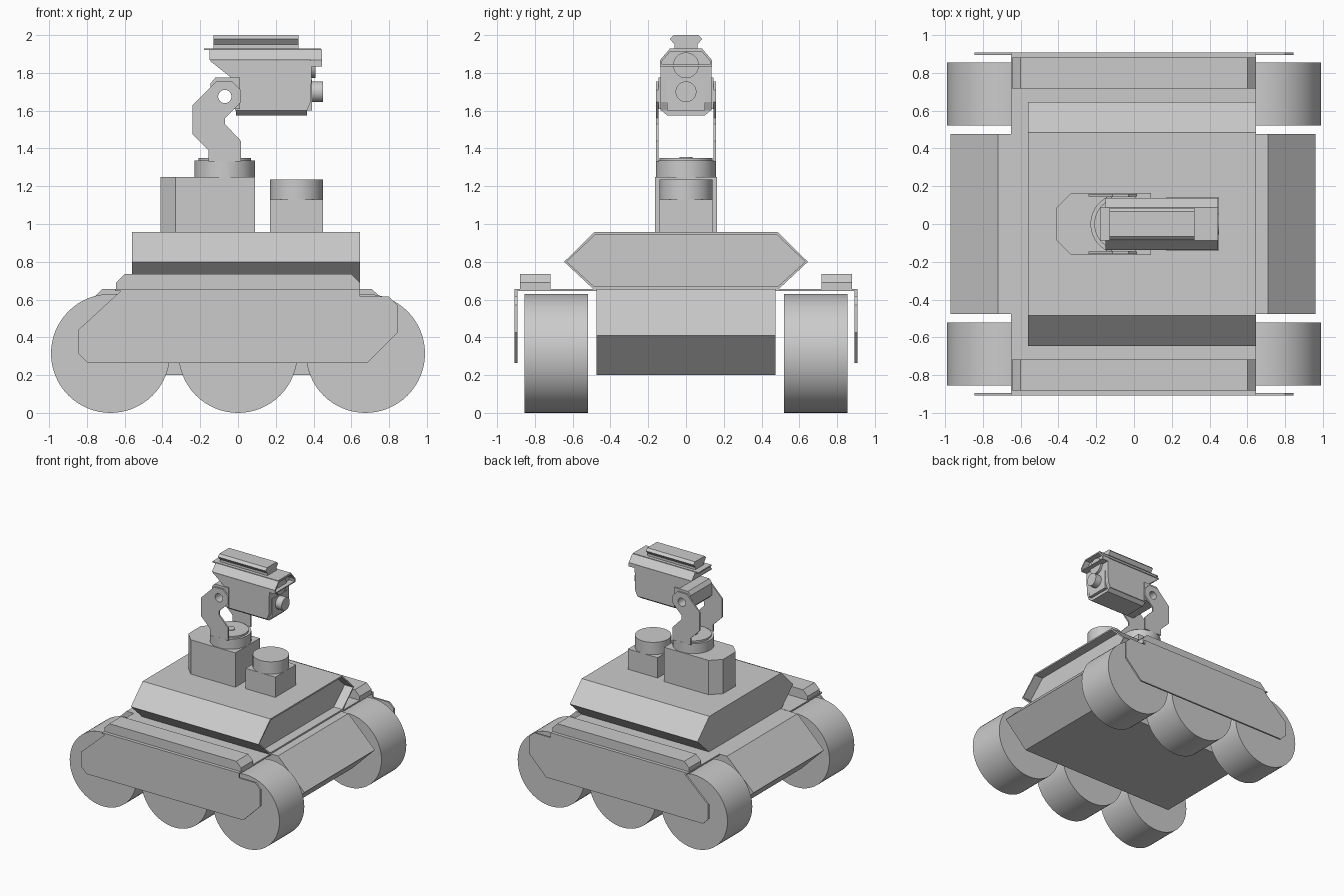
import bpy, bmesh, math
from mathutils import Vector

if "Cube" in bpy.data.objects:
    bpy.data.objects.remove(bpy.data.objects["Cube"])

grey = bpy.data.materials.new("plain_grey")
grey.use_nodes = True
grey.diffuse_color = (0.6, 0.6, 0.6, 1)
grey.node_tree.nodes["Principled BSDF"].inputs["Base Color"].default_value = (0.6, 0.6, 0.6, 1)

PLACE = {"x": lambda u, v, w: (w, u, v),
         "y": lambda u, v, w: (u, w, v),
         "z": lambda u, v, w: (u, v, w)}


def prism(name, axis, profile, low, high, recess=0, rim=0.01):
    """Extrude a 2D profile along an axis; optionally recess the high end."""
    bm = bmesh.new()
    put = PLACE[axis]
    a = [bm.verts.new(put(u, v, low)) for u, v in profile]
    b = [bm.verts.new(put(u, v, high)) for u, v in profile]
    bm.faces.new(a)
    end = bm.faces.new(b)
    for i in range(len(a)):
        j = (i + 1) % len(a)
        bm.faces.new((a[i], a[j], b[j], b[i]))
    bmesh.ops.recalc_face_normals(bm, faces=bm.faces)
    if recess:
        bmesh.ops.inset_region(bm, faces=[end], thickness=rim)
        inner = bmesh.ops.extrude_discrete_faces(bm, faces=[end])["faces"][0]
        bmesh.ops.translate(bm, verts=inner.verts, vec=-inner.normal * recess)
    mesh = bpy.data.meshes.new(name)
    bm.to_mesh(mesh)
    bm.free()
    mesh.materials.append(grey)
    ob = bpy.data.objects.new(name, mesh)
    bpy.context.collection.objects.link(ob)
    return ob


def box(name, x, y, z):
    return prism(name, "z", [(x[0], y[0]), (x[1], y[0]), (x[1], y[1]), (x[0], y[1])], *z)


def cylinder(name, axis, centre, radius, low, high, sides=64):
    ring = [(centre[0] + radius * math.cos(math.tau * i / sides),
             centre[1] + radius * math.sin(math.tau * i / sides)) for i in range(sides)]
    ob = prism(name, axis, ring, low, high)
    bpy.ops.object.select_all(action="DESELECT")
    ob.select_set(True)
    bpy.context.view_layer.objects.active = ob
    bpy.ops.object.shade_smooth_by_angle(angle=math.radians(30))
    return ob


def both(half):
    """Mirror a half outline given from top to bottom."""
    return half + [(-u, v) for u, v in reversed(half)]


def span(side, inner, outer):
    return sorted((side * inner, side * outer))


# Lower hull
prism("lower_hull", "y", [(-0.72, 0.655), (-0.97, 0.41), (-0.76, 0.2),
                          (0.75, 0.2), (0.96, 0.41), (0.71, 0.655)], -0.475, 0.475)

# Wheels, fenders and skirts on both sides
skirt = [(-0.61, 0.655), (-0.845, 0.44), (-0.845, 0.315), (-0.795, 0.265), (0.685, 0.265),
         (0.845, 0.425), (0.845, 0.57), (0.8, 0.615), (0.645, 0.615), (0.645, 0.655)]
locker = [(-0.645, 0.655), (-0.645, 0.69), (-0.6, 0.735),
          (0.6, 0.735), (0.645, 0.69), (0.645, 0.655)]
for side, label in ((-1, "right"), (1, "left")):
    for i, x in enumerate((-0.675, 0, 0.675)):
        cylinder(f"{label}_wheel_{i + 1}", "y", (x, 0.315), 0.315, *span(side, 0.52, 0.855))
    box(f"{label}_fender", (-0.65, 0.645), span(side, 0.475, 0.908), (0.645, 0.657))
    prism(f"{label}_skirt", "y", skirt, *span(side, 0.893, 0.908))
    prism(f"{label}_fender_locker", "y", locker, *span(side, 0.718, 0.88))

# Upper hull with an open front
prism("upper_hull", "x", both([(0.485, 0.957), (0.645, 0.8), (0.49, 0.655)]),
      -0.56, 0.645, recess=0.08, rim=0.014)

# Turret base and secondary hatch
prism("turret_base", "z", [(-0.41, -0.085), (-0.33, -0.165), (0.09, -0.165),
                           (0.09, 0.165), (-0.33, 0.165), (-0.41, 0.085)], 0.95, 1.25)
cylinder("turret_ring", "z", (-0.07, 0), 0.16, 1.25, 1.335)
cylinder("turret_ring_cap", "z", (-0.07, 0), 0.14, 1.33, 1.35)
cylinder("turret_ring_stud", "z", (-0.07, 0), 0.035, 1.34, 1.356, 32)
box("hatch_box", (0.17, 0.45), (-0.14, 0.14), (0.95, 1.13))
cylinder("hatch_cap", "z", (0.31, 0), 0.14, 1.13, 1.235)

# Yoke arms and tilt bracket, drilled through by one pivot hole
arm = [(-0.155, 1.33), (-0.155, 1.39), (-0.24, 1.475), (-0.24, 1.63), (-0.115, 1.755),
       (-0.03, 1.755), (0.015, 1.71), (0.015, 1.645), (-0.07, 1.56), (-0.07, 1.53),
       (0.015, 1.44), (0.015, 1.33)]
bracket = [(-0.145, 1.64), (-0.145, 1.745), (-0.12, 1.775), (0.01, 1.775),
           (0.01, 1.61), (-0.115, 1.61)]
drilled = [prism("right_yoke_arm", "y", arm, -0.158, -0.145),
           prism("left_yoke_arm", "y", arm, 0.145, 0.158),
           prism("tilt_bracket", "y", bracket, -0.145, 0.145)]
drill = cylinder("pivot_hole_cutter", "y", (-0.07, 1.675), 0.035, -0.3, 0.3, 32)
for ob in drilled:
    cut = ob.modifiers.new("pivot_hole", "BOOLEAN")
    cut.operation, cut.object, cut.solver = "DIFFERENCE", drill, "EXACT"
    bpy.context.view_layer.objects.active = ob
    bpy.ops.object.modifier_apply(modifier=cut.name)
bpy.data.objects.remove(drill)

# Sensor head: body, belly and hollow hood
prism("head_body", "y", [(-0.15, 1.865), (-0.03, 1.77), (-0.015, 1.6), (0.365, 1.6),
                         (0.385, 1.645), (0.39, 1.82), (0.39, 1.865)], -0.135, 0.135)
prism("head_belly", "x", both([(0.135, 1.605), (0.1, 1.575)]), -0.01, 0.365)
box("lens_mount", (0.36, 0.392), (-0.1, 0.1), (1.6, 1.765))
prism("head_hood", "x", both([(0.088, 1.925), (0.137, 1.868), (0.137, 1.835)]),
      0.385, 0.445, recess=0.05, rim=0.012)
prism("head_roof", "x", both([(0.088, 1.925), (0.137, 1.868)]), -0.15, 0.39)
box("roof_plate", (-0.18, 0.44), (-0.088, 0.088), (1.92, 1.93))
cylinder("upper_lens", "x", (0, 1.84), 0.068, 0.38, 0.41)
cylinder("lower_lens", "x", (0, 1.7), 0.055, 0.38, 0.45)

# Accessory rail on the roof
prism("roof_rail", "x", both([(0.065, 2.0), (0.085, 1.98), (0.06, 1.95), (0.06, 1.925)]),
      -0.13, 0.32)
